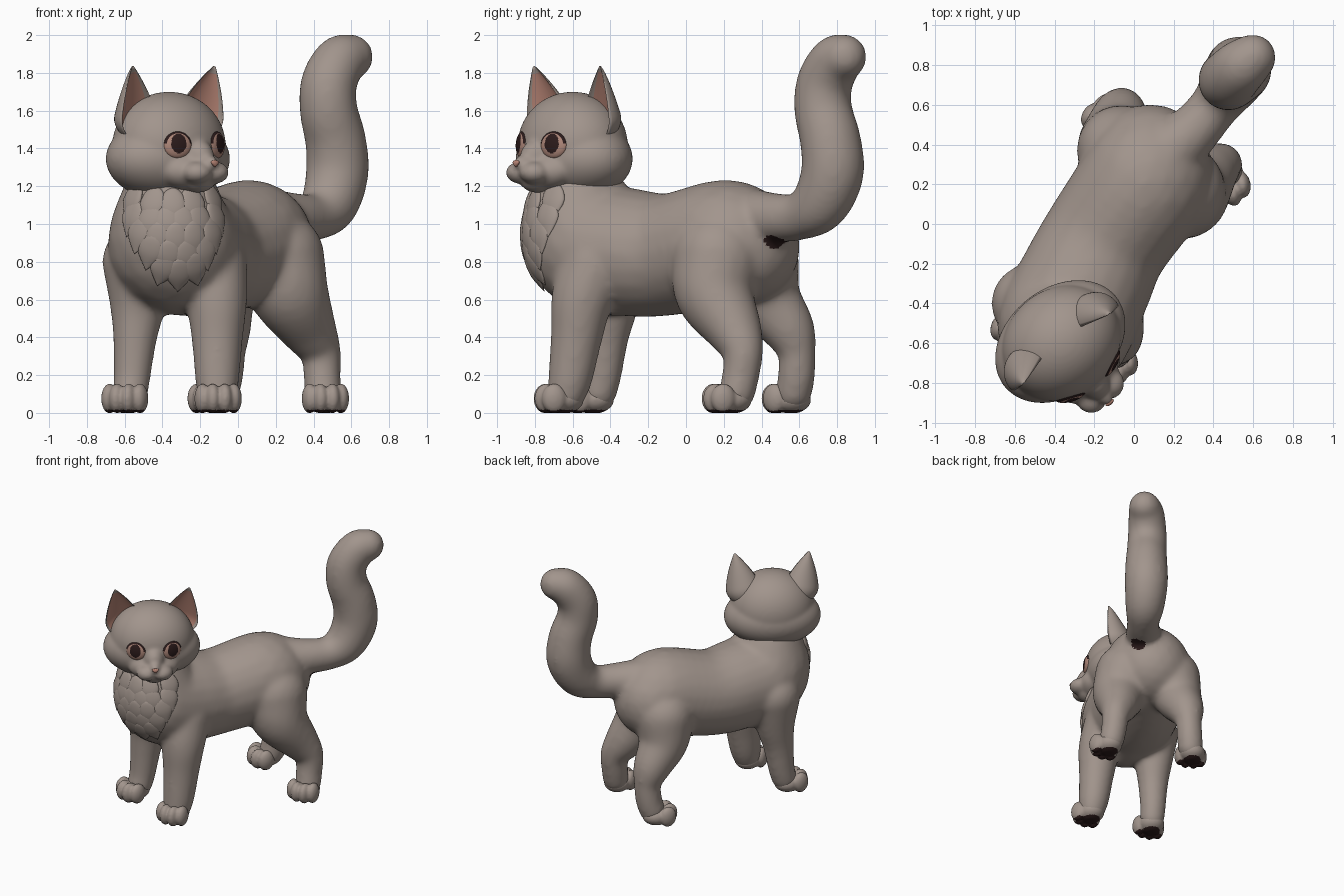
import bpy, bmesh, math
from mathutils import Vector, Matrix
from mathutils.bvhtree import BVHTree

if "Cube" in bpy.data.objects:
    bpy.data.objects.remove(bpy.data.objects["Cube"])


def material(name, rgb):
    m = bpy.data.materials.new(name)
    m.diffuse_color = (*rgb, 1)
    m.use_nodes = True
    m.node_tree.nodes["Principled BSDF"].inputs["Base Color"].default_value = m.diffuse_color
    return m


FUR = material("grey_fur", (0.36, 0.30, 0.265))
PINK = material("ear_pink", (0.48, 0.235, 0.18))
DARK = material("dark_brown", (0.025, 0.011, 0.011))
IRIS = material("iris_rose", (0.42, 0.24, 0.19))

# The head is turned to the cat's left: local -Y is the face direction
HEAD = Matrix.Translation((-0.365, -0.60, 0)) @ Matrix.Rotation(math.radians(39), 4, 'Z')


def finish(name, bm, mats, matrix=Matrix()):
    bmesh.ops.recalc_face_normals(bm, faces=bm.faces)
    me = bpy.data.meshes.new(name)
    bm.to_mesh(me)
    bm.free()
    me.transform(matrix)
    for m in mats:
        me.materials.append(m)
    for p in me.polygons:
        p.use_smooth = True
    ob = bpy.data.objects.new(name, me)
    bpy.context.collection.objects.link(ob)
    return ob


def ball(center, radii, angle=0):
    return (Matrix.Translation(center) @ Matrix.Rotation(math.radians(angle), 4, 'Z')
            @ Matrix.Diagonal((*radii, 1)))


def chain(points, steps=6):
    """Row of balls along a smooth curve through (x, y, z, radius) points."""
    p = [Vector(q) for q in points]
    p = [2 * p[0] - p[1]] + p + [2 * p[-1] - p[-2]]
    out = []
    for i in range(1, len(p) - 2):
        a, b, c, d = p[i - 1:i + 3]
        for k in range(steps + (i == len(p) - 3)):
            t = k / steps
            q = 0.5 * (2 * b + (c - a) * t + (2 * a - 5 * b + 4 * c - d) * t * t
                       + (3 * b - a - 3 * c + d) * t ** 3)
            out.append(ball(q[:3], (q[3],) * 3))
    return out


def blend(name, balls, voxel, smooth, mats=(FUR,), detail=3):
    """Fuse overlapping balls into one soft skin."""
    bm = bmesh.new()
    for m in balls:
        bmesh.ops.create_icosphere(bm, subdivisions=detail, radius=1, matrix=m)
    ob = finish(name, bm, mats)
    bpy.context.view_layer.objects.active = ob
    r = ob.modifiers.new("skin", 'REMESH')
    r.mode = 'VOXEL'
    r.voxel_size = voxel
    s = ob.modifiers.new("soften", 'SMOOTH')
    s.factor = 0.5
    s.iterations = smooth
    for mod in ("skin", "soften"):
        bpy.ops.object.modifier_apply(modifier=mod)
    for p in ob.data.polygons:
        p.use_smooth = True
    return ob


def surface(ob):
    return BVHTree.FromPolygons([v.co for v in ob.data.vertices],
                                [p.vertices for p in ob.data.polygons])


# Torso, neck, legs and tail as one skin
parts = chain([(-0.36, -0.57, 1.12, 0.26), (-0.345, -0.51, 0.90, 0.345), (-0.25, -0.30, 0.85, 0.34),
               (-0.14, -0.08, 0.84, 0.325), (0.05, 0.20, 0.90, 0.335), (0.08, 0.30, 0.88, 0.305)])
parts.append(ball((-0.34, -0.60, 0.91), (0.25, 0.24, 0.26)))
parts += chain([(-0.15, -0.48, 0.78, 0.20), (-0.115, -0.55, 0.60, 0.165),
                (-0.11, -0.58, 0.40, 0.138), (-0.11, -0.61, 0.20, 0.12), (-0.11, -0.63, 0.11, 0.105)])
parts += chain([(-0.52, -0.40, 0.80, 0.20), (-0.53, -0.40, 0.58, 0.15),
                (-0.545, -0.42, 0.40, 0.118), (-0.56, -0.44, 0.20, 0.10), (-0.57, -0.46, 0.11, 0.095)])
parts += chain([(0.21, 0.17, 0.82, 0.25), (0.27, 0.15, 0.64, 0.21), (0.37, 0.25, 0.45, 0.15),
                (0.435, 0.30, 0.33, 0.11), (0.445, 0.29, 0.20, 0.10), (0.45, 0.27, 0.11, 0.098)])
parts += chain([(-0.06, 0.37, 0.80, 0.23), (-0.09, 0.42, 0.62, 0.185), (-0.07, 0.54, 0.45, 0.14),
                (-0.06, 0.585, 0.33, 0.103), (-0.07, 0.585, 0.20, 0.10), (-0.09, 0.57, 0.11, 0.098)])
parts += chain([(0.15, 0.34, 1.02, 0.17), (0.30, 0.47, 1.03, 0.135), (0.41, 0.60, 1.04, 0.127),
                (0.485, 0.71, 1.11, 0.153), (0.525, 0.775, 1.27, 0.168), (0.517, 0.765, 1.44, 0.163),
                (0.48, 0.727, 1.60, 0.155), (0.48, 0.732, 1.74, 0.15), (0.535, 0.788, 1.855, 0.14),
                (0.597, 0.838, 1.885, 0.12)])
body = blend("body", parts, 0.016, 20, (FUR, DARK))
for p in body.data.polygons:  # dark patch below the tail root
    if (p.center - Vector((0.355, 0.475, 0.92))).length < 0.06 and p.normal.z < -0.2:
        p.material_index = 1

# Paws with four toes each and dark soles
for name, x, y, ang in (("front_paw_left", -0.11, -0.65, 5), ("front_paw_right", -0.585, -0.49, -15),
                        ("hind_paw_left", 0.455, 0.24, 8), ("hind_paw_right", -0.12, 0.555, -28)):
    rot = Matrix.Translation((x, y, 0)) @ Matrix.Rotation(math.radians(ang), 4, 'Z')
    toes = [rot @ ball((0, 0.0, 0.075), (0.10, 0.11, 0.076))]
    for dx, dy in ((-0.083, -0.055), (-0.032, -0.09), (0.032, -0.09), (0.083, -0.055)):
        toes.append(rot @ ball((dx, dy, 0.08), (0.043, 0.066, 0.08)))
    paw = blend(name, toes, 0.009, 5, (FUR, DARK))
    for v in paw.data.vertices:
        v.co.z = max(v.co.z - 0.004, 0)
    for p in paw.data.polygons:
        if p.center.z < 0.016 and p.normal.z < -0.6:
            p.material_index = 1

# Chest ruff: rows of pointed tufts laid on the chest
hull = surface(body)
bm = bmesh.new()
for i, (half, n) in enumerate(((0.22, 5), (0.225, 6), (0.195, 5), (0.145, 4), (0.085, 3))):
    for k in range(n):
        u = 2 * k / (n - 1) - 1
        x, z = -0.345 + half * u + 0.008 * i, 1.09 - 0.09 * i + 0.03 * u * u
        hit, nor, _, _ = hull.ray_cast(Vector((x, -2, z)), Vector((0, 1, 0)))
        if hit is None:
            continue
        down = Vector((0.35 * u, 0, -1))
        down = (down - nor * down.dot(nor)).normalized()
        side = down.cross(nor)
        frame = Matrix((side, nor, -down)).transposed().to_4x4()
        vs = bmesh.ops.create_icosphere(bm, subdivisions=3, radius=1)["verts"]
        for v in vs:
            taper = min(1, max(0.03, (v.co.z + 1) / 0.9)) ** 0.6
            v.co = Vector((v.co.x * 0.07 * taper, v.co.y * 0.022 * taper, v.co.z * 0.105))
        bmesh.ops.transform(bm, matrix=Matrix.Translation(hit - nor * 0.003) @ frame, verts=vs)
finish("chest_ruff", bm, [FUR])

# Head with cheeks, muzzle, bridge and chin
balls = [ball((0, 0, 1.415), (0.315, 0.275, 0.285)), ball((0, 0.01, 1.345), (0.362, 0.27, 0.22)),
         ball((0, -0.24, 1.35), (0.08, 0.10, 0.10)), ball((0, -0.295, 1.325), (0.05, 0.10, 0.045)),
         ball((0, -0.24, 1.225), (0.09, 0.09, 0.06)), ball((0, -0.19, 1.28), (0.19, 0.13, 0.11))]
balls += [ball((s * 0.057, -0.305, 1.272), (0.08, 0.082, 0.06)) for s in (-1, 1)]
head = blend("head", balls, 0.012, 12, detail=5)
skull = surface(head)

# Eyes: lenses set into the face, with dark lid line, iris and tall pupil
for s, name in ((-1, "right_eye"), (1, "left_eye")):
    hit = skull.ray_cast(Vector((s * 0.137, -2, 1.42)), Vector((0, 1, 0)))[0]
    nor = Vector((s * 0.38, -0.92, 0.05)).normalized()
    bm = bmesh.new()
    bmesh.ops.create_uvsphere(bm, u_segments=64, v_segments=48, radius=1)
    for f in bm.faces:
        c = f.calc_center_median()
        pupil = math.hypot(c.x / 0.54, (c.y - 0.08) / 0.72) < 1
        lid = math.hypot(c.x, c.y) > 0.84 and c.y > 0.1
        f.material_index = 0 if pupil or lid else 1
    m = (Matrix.Translation(hit - nor * 0.013) @ nor.to_track_quat('Z', 'Y').to_matrix().to_4x4()
         @ Matrix.Diagonal((0.077, 0.072, 0.03, 1)))
    finish(name, bm, [DARK, IRIS], HEAD @ m)

# Nose: small rounded triangle
hit = skull.ray_cast(Vector((0, -2, 1.32)), Vector((0, 1, 0)))[0]
bm = bmesh.new()
bmesh.ops.create_icosphere(bm, subdivisions=3, radius=1)
for v in bm.verts:
    w = 0.022 + 0.014 * v.co.z
    v.co = Vector((v.co.x * w, v.co.y * 0.012, v.co.z * 0.018))
finish("nose", bm, [PINK], HEAD @ Matrix.Translation(hit))

# Ears: hollowed cones rising out of the skull, pink on the front
N, ROWS = 36, 20
for s, name in ((-1, "right_ear"), (1, "left_ear")):
    base, tip = Vector((s * 0.19, 0.005, 1.47)), Vector((s * 0.278, -0.04, 1.835))
    up = (tip - base).normalized()
    side = Vector((1, -s * 0.2, 0))
    side = (side - up * side.dot(up)).normalized()
    back = up.cross(side)
    bm = bmesh.new()
    rows = []
    for j in range(ROWS + 1):
        v = j / ROWS
        tuck = 0.55 + 0.45 * math.sin(min(1, v / 0.35) * math.pi / 2)
        w = 0.148 * (1 - v ** 1.7) * tuck + 0.006
        d = 0.16 * (1 - v) ** 0.8 * tuck + 0.006
        ring = []
        for k in range(N):
            a = 2 * math.pi * k / N
            depth = math.sin(a) if k <= N / 2 else -math.sin(a) * 0.5
            ring.append(bm.verts.new(base.lerp(tip, v) + side * w * math.cos(a) + back * d * depth))
        rows.append(ring)
    for j in range(ROWS):
        for k in range(N):
            n = (k + 1) % N
            f = bm.faces.new((rows[j][k], rows[j][n], rows[j + 1][n], rows[j + 1][k]))
            inner = N / 2 + 3 <= k < N - 3 and j < ROWS - 2
            f.material_index = 1 if inner else 0
    bm.faces.new(rows[0])
    bm.faces.new(rows[-1])
    finish(name, bm, [FUR, PINK], HEAD)

head.data.transform(HEAD)
